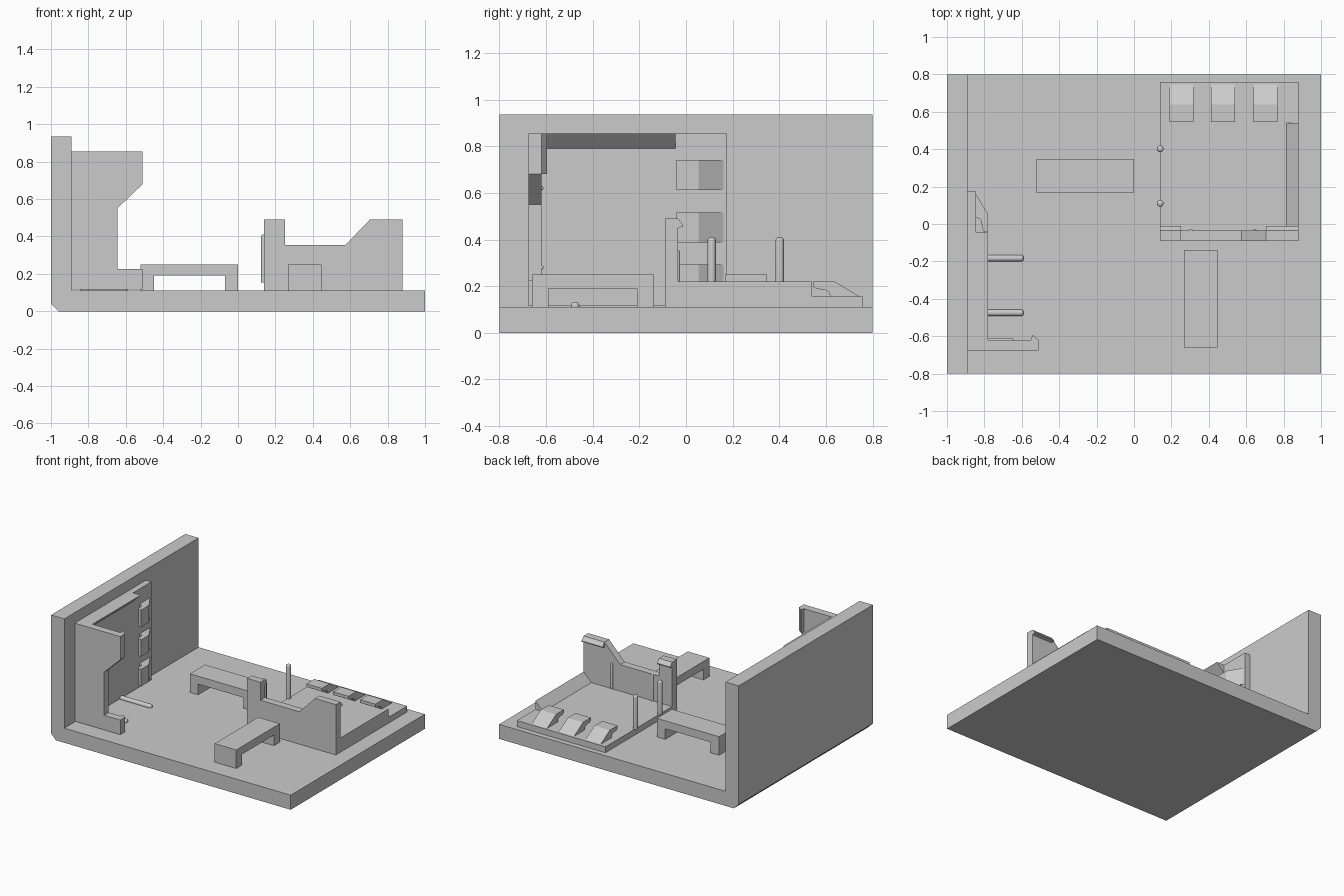
import bpy, bmesh, math
from mathutils import Vector, Matrix

if "Cube" in bpy.data.objects:
    bpy.data.objects.remove(bpy.data.objects["Cube"])

grey = bpy.data.materials.new("plain grey")
grey.diffuse_color = (0.6, 0.6, 0.6, 1)
grey.use_nodes = True
grey.node_tree.nodes["Principled BSDF"].inputs["Base Color"].default_value = grey.diffuse_color


def on_floor(v):
    return Vector(v)


def on_wall(v):
    # swaps height and width so the same fixture hangs on the wall
    return Vector((v[2] - 1.0, v[1] - 0.585, v[0] - 0.025))


def finish(name, bm, place=on_floor, smooth=False):
    for v in bm.verts:
        v.co = place(v.co)
    bmesh.ops.recalc_face_normals(bm, faces=bm.faces)
    mesh = bpy.data.meshes.new(name)
    bm.to_mesh(mesh)
    bm.free()
    mesh.materials.append(grey)
    ob = bpy.data.objects.new(name, mesh)
    bpy.context.collection.objects.link(ob)
    if smooth:
        bpy.ops.object.select_all(action='DESELECT')
        ob.select_set(True)
        bpy.context.view_layer.objects.active = ob
        bpy.ops.object.shade_smooth_by_angle(angle=math.radians(40))
    return ob


def prism(name, profile, axis, start, end, place=on_floor):
    # profile is (x, z) when extruded along y, (y, z) when extruded along x
    def point(p, d):
        return (p[0], d, p[1]) if axis == 'y' else (d, p[0], p[1])
    bm = bmesh.new()
    low = bm.faces.new([bm.verts.new(point(p, start)) for p in profile])
    out = bmesh.ops.extrude_face_region(bm, geom=[low])['geom']
    move = Vector((0, end - start, 0) if axis == 'y' else (end - start, 0, 0))
    bmesh.ops.translate(bm, vec=move, verts=[g for g in out if isinstance(g, bmesh.types.BMVert)])
    return finish(name, bm, place)


def rod(name, x, y, bottom, top, radius, tip, place):
    bm = bmesh.new()
    bmesh.ops.create_cone(bm, cap_ends=True, segments=20, radius1=radius, radius2=radius,
                          depth=top - bottom,
                          matrix=Matrix.Translation((x, y, (top + bottom) / 2)))
    rim = [e for e in bm.edges if all(v.co.z > top - 1e-4 for v in e.verts)]
    bmesh.ops.bevel(bm, geom=rim, offset=tip, segments=4, profile=0.5, affect='EDGES')
    return finish(name, bm, place, smooth=True)


def box_profile(a, b, low, high):
    return [(a, low), (b, low), (b, high), (a, high)]


def bench_profile(a, b):
    return [(a, 0.11), (a + 0.07, 0.11), (a + 0.07, 0.19), (b - 0.07, 0.19),
            (b - 0.07, 0.11), (b, 0.11), (b, 0.25), (a, 0.25)]


def fixture(label, place):
    # mounting plate
    prism(label + "_plate", box_profile(-0.035, 0.76, 0.11, 0.155), 'x', 0.14, 0.88, place)
    # notched side panel
    prism(label + "_side_panel",
          [(0.14, 0.11), (0.88, 0.11), (0.88, 0.49), (0.705, 0.49),
           (0.575, 0.355), (0.25, 0.355), (0.25, 0.49), (0.14, 0.49)],
          'y', -0.09, -0.035, place)
    # snap lips on the two raised ends
    for i, (a, b) in enumerate(((0.14, 0.25), (0.705, 0.88))):
        prism(f"{label}_lip_{i}", [(-0.035, 0.49), (-0.012, 0.462), (-0.012, 0.455),
                                   (-0.035, 0.45)], 'x', a, b, place)
    # wedge rail along the outer edge
    prism(label + "_wedge_rail", [(0.815, 0.155), (0.88, 0.155), (0.88, 0.22)],
          'y', -0.035, 0.54, place)
    # hooked pads along the far edge
    for i, x in enumerate((0.19, 0.413, 0.638)):
        prism(f"{label}_hook_pad_{i}",
              [(0.545, 0.22), (0.545, 0.197), (0.56, 0.188), (0.595, 0.185),
               (0.612, 0.175), (0.62, 0.155), (0.745, 0.155), (0.638, 0.22)],
              'x', x, x + 0.128, place)
    # locating pegs and thin ribs
    for i, y in enumerate((0.11, 0.402)):
        rod(f"{label}_peg_{i}", 0.14, y, 0.155, 0.41, 0.018, 0.014, place)
    for i, x in enumerate((0.305, 0.645)):
        rod(f"{label}_rib_{i}", x, -0.035, 0.155, 0.355, 0.009, 0.007, place)


# floor and wall in one bent slab
prism("floor_and_wall", [(-0.96, 0), (1, 0), (1, 0.11), (-0.89, 0.11),
                         (-0.89, 0.935), (-1, 0.935), (-1, 0.04)], 'y', -0.8, 0.8)

# two bridge-shaped benches
prism("rear_bench", bench_profile(-0.52, 0.0), 'y', 0.168, 0.348)
prism("front_bench", bench_profile(-0.66, -0.14), 'x', 0.267, 0.447)

# the same fixture on the floor and on the wall
fixture("floor_fixture", on_floor)
fixture("wall_fixture", on_wall)
